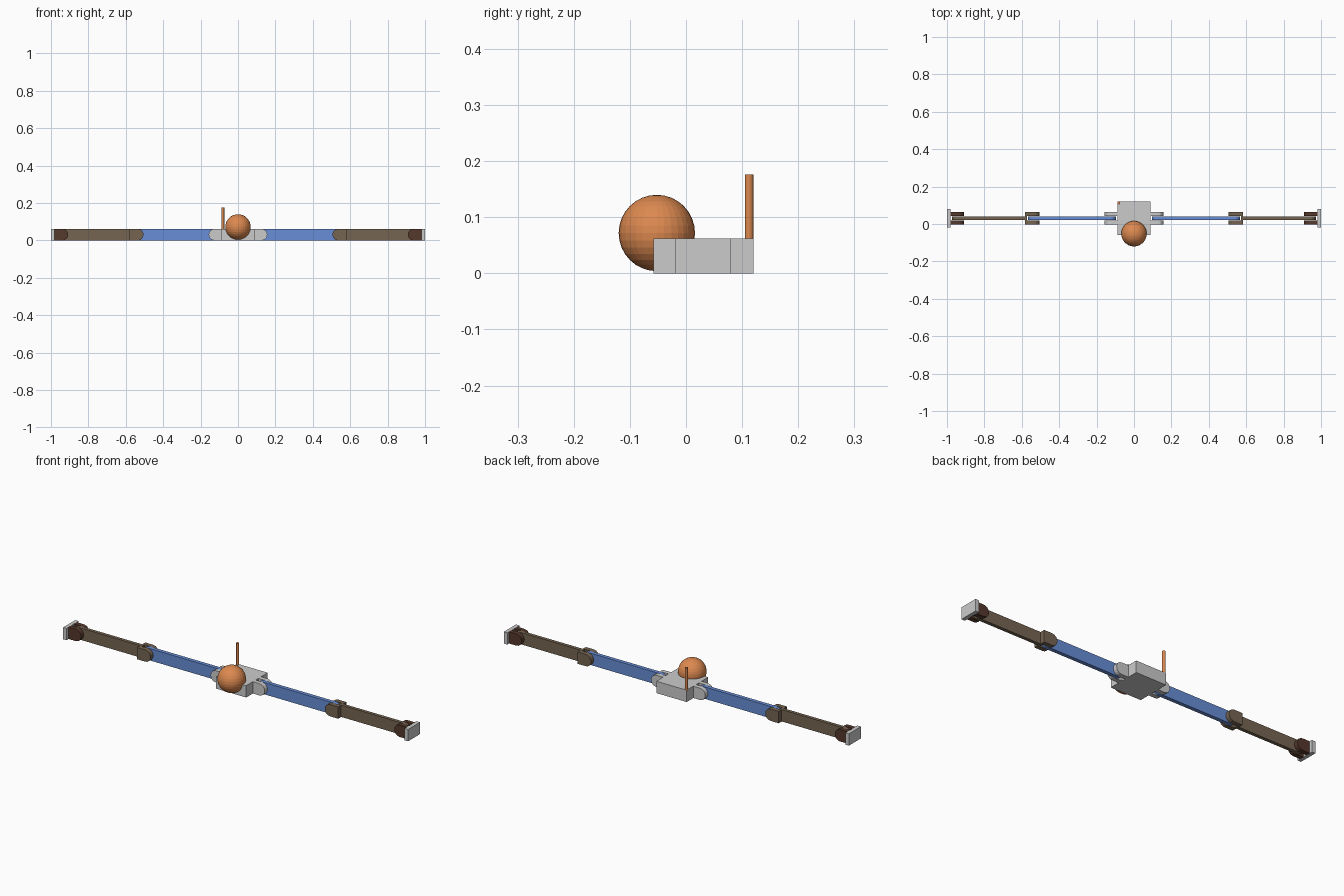
import bpy, bmesh, math

if "Cube" in bpy.data.objects:
    bpy.data.objects.remove(bpy.data.objects["Cube"])

H = 0.062      # common height
YC = 0.031     # centre line of the arms


def material(name, rgb):
    m = bpy.data.materials.new(name)
    m.diffuse_color = (*rgb, 1)
    m.use_nodes = True
    m.node_tree.nodes["Principled BSDF"].inputs["Base Color"].default_value = m.diffuse_color
    return m


ORANGE = material("orange", (0.72, 0.25, 0.08))
BLUE = material("blue", (0.14, 0.27, 0.68))
BROWN = material("brown", (0.18, 0.13, 0.085))
DARK = material("dark_brown", (0.09, 0.04, 0.025))


def finish(bm, name, mat=None):
    bmesh.ops.recalc_face_normals(bm, faces=bm.faces)
    mesh = bpy.data.meshes.new(name)
    bm.to_mesh(mesh)
    bm.free()
    ob = bpy.data.objects.new(name, mesh)
    bpy.context.collection.objects.link(ob)
    if mat:
        mesh.materials.append(mat)
    return ob


def slab(bm, x0, x1, y0, y1, round0=False, round1=False):
    """Flat bar from x0 to x1, with optional rounded ends."""
    r = H / 2
    pts = []
    for x, rounded, sign in ((x0, round0, -1), (x1, round1, 1)):
        for i in range(9 if rounded else 2):
            a = -math.pi / 2 + math.pi * i / (8 if rounded else 1)
            px = x - sign * r + sign * r * math.cos(a) if rounded else x
            pts.append((px, r + sign * r * math.sin(a)))
    f = bm.faces.new([bm.verts.new((x, y0, z)) for x, z in pts])
    ext = bmesh.ops.extrude_face_region(bm, geom=[f])["geom"]
    bmesh.ops.translate(bm, vec=(0, y1 - y0, 0),
                        verts=[v for v in ext if isinstance(v, bmesh.types.BMVert)])


def bar(name, spans, mat=None, mirror=True):
    bm = bmesh.new()
    for s in spans:
        slab(bm, *s)
    ob = finish(bm, name, mat)
    if mirror:
        ob.modifiers.new("mirror", "MIRROR").use_axis[0] = True
    return ob


def fork(x0, x1, r0, r1):
    """Pair of hinge lugs either side of the arm."""
    return [(x0, x1, YC - 0.034, YC - 0.011, r0, r1),
            (x0, x1, YC + 0.011, YC + 0.034, r0, r1)]


# Central body and its hinge lugs
bar("body", [(-0.088, 0.088, -0.058, 0.12)], mirror=False)
bar("body_lugs", fork(0.08, 0.157, False, True))

# Arms, forks and end plates, mirrored to both sides
bar("upper_arm", [(0.095, 0.568, YC - 0.01, YC + 0.01, True, True)], BLUE)
bar("elbow_fork", fork(0.505, 0.583, True, False)
    + [(0.572, 0.583, YC - 0.034, YC + 0.034)], BROWN)
bar("forearm", [(0.575, 0.972, YC - 0.009, YC + 0.009, False, True)], BROWN)
bar("wrist_fork", fork(0.908, 0.982, True, False), DARK)
bar("end_plate", [(0.98, 1.0, YC - 0.051, YC + 0.049)])

# Ball head
bm = bmesh.new()
bmesh.ops.create_uvsphere(bm, u_segments=32, v_segments=16, radius=0.068)
bmesh.ops.translate(bm, vec=(0, -0.052, 0.072), verts=bm.verts)
finish(bm, "head_ball", ORANGE)

# Antenna
bm = bmesh.new()
bmesh.ops.create_cone(bm, cap_ends=True, segments=16, radius1=0.0075,
                      radius2=0.0075, depth=0.126)
bmesh.ops.translate(bm, vec=(-0.081, 0.1125, 0.113), verts=bm.verts)
finish(bm, "antenna", ORANGE)
